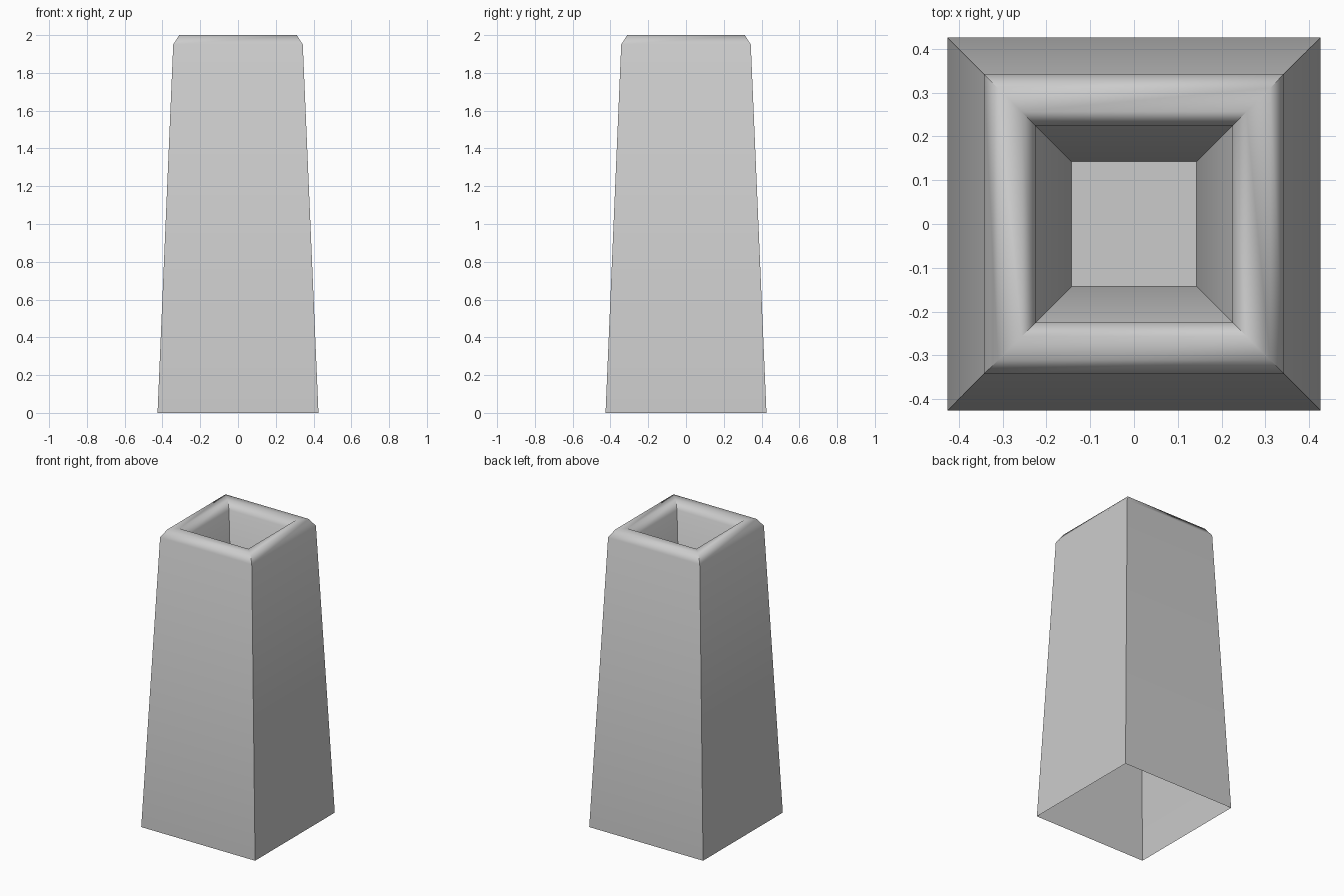
import bpy, bmesh, math

if "Cube" in bpy.data.objects:
    bpy.data.objects.remove(bpy.data.objects["Cube"])

# (half width, height) from the outer foot, over the rim, down to the inner floor
PROFILE = [(0.426, 0.0), (0.343, 1.95), (0.311, 2.0),
           (0.257, 2.0), (0.225, 1.95), (0.143, 1.1)]

bm = bmesh.new()
rings = [[bm.verts.new((sx * r, sy * r, z))
          for sx, sy in ((-1, -1), (1, -1), (1, 1), (-1, 1))]
         for r, z in PROFILE]

# Four-sided walls between neighbouring rings; the foot stays open
for low, high in zip(rings, rings[1:]):
    for i in range(4):
        j = (i + 1) % 4
        bm.faces.new((low[i], low[j], high[j], high[i]))

# Floor of the recess
bm.faces.new(rings[-1])

mesh = bpy.data.meshes.new("tapered_chimney")
bm.to_mesh(mesh)
bm.free()
chimney = bpy.data.objects.new("tapered_chimney", mesh)
bpy.context.collection.objects.link(chimney)

# Soft rounded rim, crisp corners
bpy.context.view_layer.objects.active = chimney
chimney.select_set(True)
bpy.ops.object.shade_smooth_by_angle(angle=math.radians(62))
